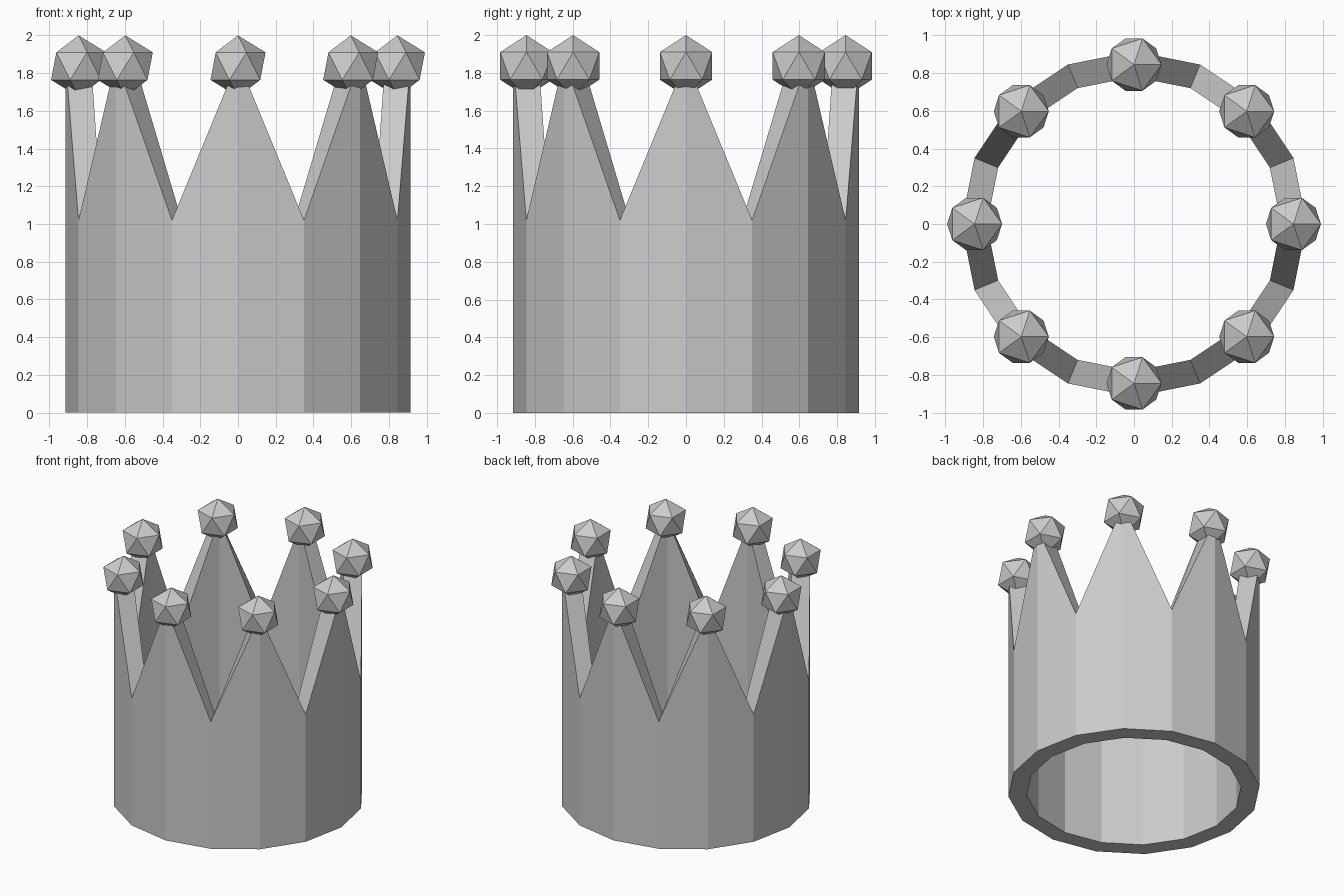
import bpy, bmesh, math

if "Cube" in bpy.data.objects:
    bpy.data.objects.remove(bpy.data.objects["Cube"])

SIDES = 16
R_OUT, R_IN = 0.915, 0.78
Z_VALLEY, Z_PEAK = 1.02, 1.87
BALL_R, BALL_RING, BALL_Z = 0.163, 0.845, 1.837

grey = bpy.data.materials.new("light grey")
grey.diffuse_color = (0.6, 0.6, 0.6, 1)
grey.use_nodes = True
grey.node_tree.nodes["Principled BSDF"].inputs["Base Color"].default_value = grey.diffuse_color


def finish(bm, name):
    bmesh.ops.recalc_face_normals(bm, faces=bm.faces)
    mesh = bpy.data.meshes.new(name)
    bm.to_mesh(mesh)
    bm.free()
    mesh.materials.append(grey)
    obj = bpy.data.objects.new(name, mesh)
    bpy.context.collection.objects.link(obj)
    return obj


# Crown band: a thick sixteen-sided ring whose rim alternates peak and valley
bm = bmesh.new()
sections = []
for i in range(SIDES):
    a = 2 * math.pi * i / SIDES
    top = Z_VALLEY if i % 2 else Z_PEAK
    corners = ((R_OUT, 0), (R_OUT, top), (R_IN, top), (R_IN, 0))
    sections.append([bm.verts.new((r * math.cos(a), r * math.sin(a), z)) for r, z in corners])
for i in range(SIDES):
    s, t = sections[i], sections[(i + 1) % SIDES]
    for k in range(4):
        n = (k + 1) % 4
        bm.faces.new((s[k], t[k], t[n], s[n]))
finish(bm, "crown_band")

# Faceted ball on each peak
for i in range(8):
    a = 2 * math.pi * i / 8
    bm = bmesh.new()
    bmesh.ops.create_icosphere(bm, subdivisions=1, radius=BALL_R)
    ball = finish(bm, f"peak_ball_{i + 1}")
    ball.location = (BALL_RING * math.cos(a), BALL_RING * math.sin(a), BALL_Z)
